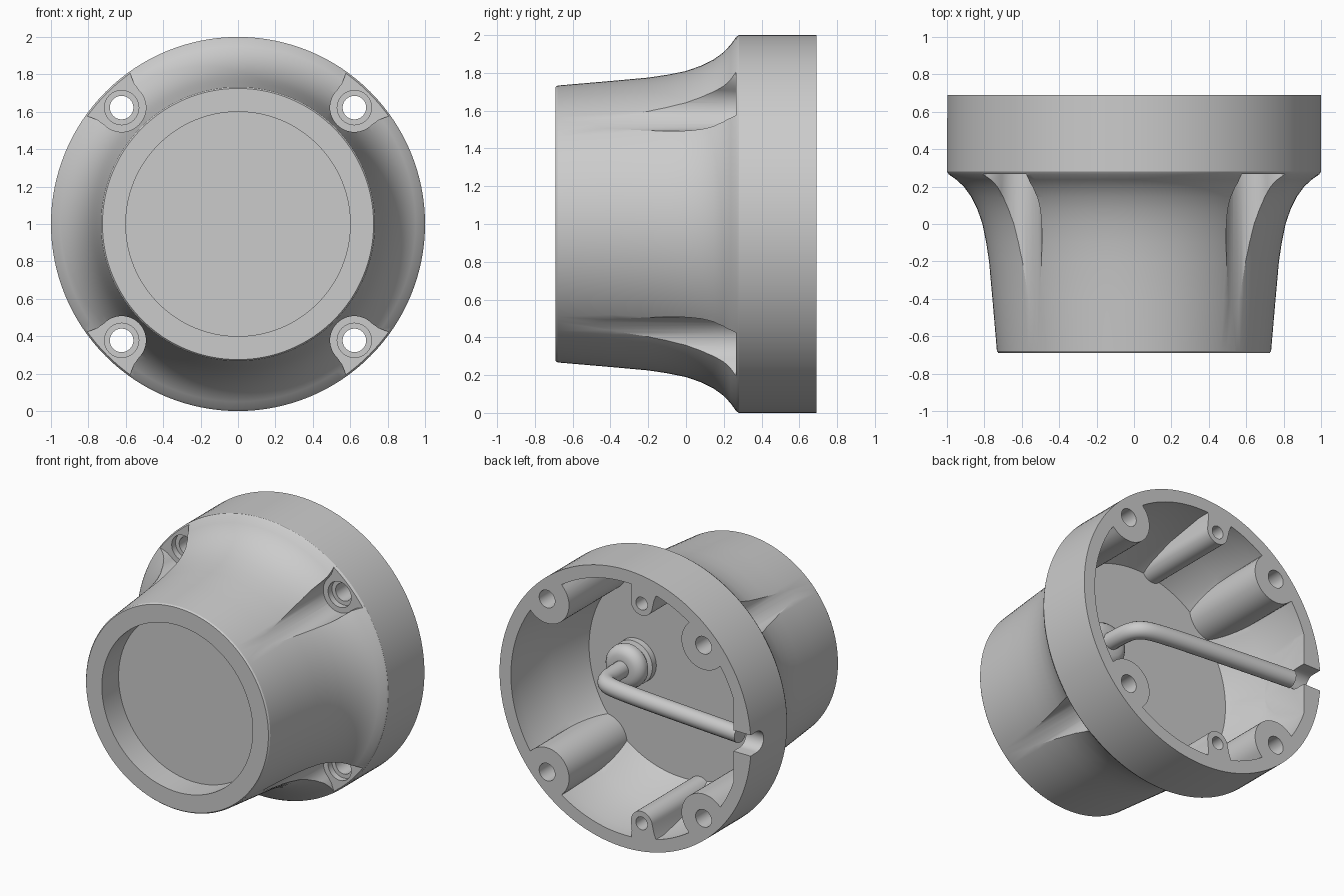
import bpy, bmesh, math

if "Cube" in bpy.data.objects:
    bpy.data.objects.remove(bpy.data.objects["Cube"])

CZ = 1.0          # height of the main axis, which runs along y
CORNERS = [math.radians(a) for a in (45, 135, 225, 315)]


def finish(name, bm):
    bmesh.ops.remove_doubles(bm, verts=bm.verts, dist=1e-5)
    bmesh.ops.recalc_face_normals(bm, faces=bm.faces)
    me = bpy.data.meshes.new(name)
    bm.to_mesh(me)
    bm.free()
    ob = bpy.data.objects.new(name, me)
    bpy.context.collection.objects.link(ob)
    return ob


def lathe(name, profile, cx=0.0, cz=0.0, seg=128):
    """Revolve (radius, y) points round the y axis; ends are capped."""
    bm = bmesh.new()
    rings = []
    for r, y in profile:
        rings.append([bm.verts.new((cx + r * math.cos(2 * math.pi * i / seg), y,
                                    CZ + cz + r * math.sin(2 * math.pi * i / seg)))
                      for i in range(seg)])
    for a, b in zip(rings, rings[1:]):
        for i in range(seg):
            j = (i + 1) % seg
            bm.faces.new((a[i], a[j], b[j], b[i]))
    bm.faces.new(rings[0])
    bm.faces.new(rings[-1])
    return finish(name, bm)


def prism(name, pts, y0, y1):
    """Extrude an (x, z) outline along y."""
    bm = bmesh.new()
    a = [bm.verts.new((x, y0, CZ + z)) for x, z in pts]
    b = [bm.verts.new((x, y1, CZ + z)) for x, z in pts]
    n = len(pts)
    for i in range(n):
        j = (i + 1) % n
        bm.faces.new((a[i], a[j], b[j], b[i]))
    bm.faces.new(a)
    bm.faces.new(b)
    return finish(name, bm)


def keyhole(angle, dist, r, flare):
    """Rounded inner end at dist from the axis, flaring out past the rim."""
    local = [(dist + r * math.cos(t), r * math.sin(t))
             for t in [math.pi / 2 + math.pi * i / 24 for i in range(25)]]
    w = flare - r
    out = [(dist + (1.1 - dist) * k, r + w * k * k) for k in (0.2, 0.4, 0.6, 0.8, 1)]
    local += [(u, -v) for u, v in out] + out[::-1]
    c, s = math.cos(angle), math.sin(angle)
    return [(u * c - v * s, u * s + v * c) for u, v in local]


def cut(target, *cutters):
    for cutter in cutters:
        m = target.modifiers.new("cut", 'BOOLEAN')
        m.operation = 'DIFFERENCE'
        m.solver = 'EXACT'
        m.object = cutter
        bpy.context.view_layer.objects.active = target
        bpy.ops.object.modifier_apply(modifier=m.name)
        bpy.data.objects.remove(cutter, do_unlink=True)


def smooth(ob, angle=30):
    bpy.ops.object.select_all(action='DESELECT')
    ob.select_set(True)
    bpy.context.view_layer.objects.active = ob
    bpy.ops.object.shade_smooth_by_angle(angle=math.radians(angle))


# flared housing with the round recess in its front
housing = lathe("housing", [
    (0.60, -0.50), (0.60, -0.69), (0.725, -0.69), (0.733, -0.68), (0.757, -0.4),
    (0.775, -0.2), (0.79, -0.1), (0.81, 0.0), (0.838, 0.08), (0.87, 0.145),
    (0.91, 0.20), (0.95, 0.237), (0.99, 0.265), (1.0, 0.28), (1.0, 0.69)])

# rear cavity, leaving screw bosses and a flat pad behind the cable exit
cavity = lathe("cavity", [(0.75, 0.03), (0.86, 0.30), (0.91, 0.60), (0.91, 0.80)])
for a in CORNERS:
    cut(cavity, prism("boss", keyhole(a, 0.88, 0.175, 0.31), -0.1, 0.9))
SMALL = [(-0.13, 0.79), (-0.13, -0.79)]
for x, z in SMALL:
    cut(cavity, prism("small_boss", keyhole(math.atan2(z, x), 0.80, 0.085, 0.19), -0.1, 0.9))
cut(cavity, prism("pad", [(-1.2, -0.5), (-0.86, -0.5), (-0.86, 0.5), (-1.2, 0.5)], -0.1, 0.9))
cut(housing, cavity)

# corner pockets, screw holes and countersinks
for a in CORNERS:
    cx, cz = 0.88 * math.cos(a), 0.88 * math.sin(a)
    cut(housing, prism("pocket", keyhole(a, 0.88, 0.13, 0.30), -0.9, 0.266))
    cut(housing, lathe("screw_hole", [(0.092, 0.2), (0.092, 0.31), (0.063, 0.31), (0.063, 0.8)],
                       cx, cz, 32))
for x, z in SMALL:
    cut(housing, lathe("small_hole", [(0.046, 0.35), (0.046, 0.8)], x, z, 24))

# U-shaped cable notch through the rear rim
bm = bmesh.new()
outline = [(0.62 + 0.075 * math.sin(t), 0.075 * math.cos(t))
           for t in [math.pi + math.pi * i / 16 for i in range(17)]]
outline += [(0.8, 0.075), (0.8, -0.075)]
ends = [[bm.verts.new((x, y, CZ + z)) for y, z in outline] for x in (-1.2, -0.8)]
for i in range(len(outline)):
    j = (i + 1) % len(outline)
    bm.faces.new((ends[0][i], ends[0][j], ends[1][j], ends[1][i]))
bm.faces.new(ends[0])
bm.faces.new(ends[1])
cut(housing, finish("notch", bm))
smooth(housing)

# cable gland on the cavity floor
gland = lathe("cable_gland", [
    (0.155, 0.025), (0.155, 0.075), (0.125, 0.085), (0.125, 0.105), (0.15, 0.115),
    (0.155, 0.14), (0.15, 0.17), (0.13, 0.195), (0.10, 0.21), (0.06, 0.21)], 0.37, 0.0, 48)
smooth(gland)

# bent cable running to the notch
cu = bpy.data.curves.new("cable", 'CURVE')
cu.dimensions = '3D'
cu.bevel_depth = 0.06
cu.bevel_resolution = 6
cu.use_fill_caps = True
sp = cu.splines.new('NURBS')
path = [(0.37, 0.12), (0.37, 0.28), (0.37, 0.45), (0.20, 0.49), (-0.2, 0.53), (-0.84, 0.585)]
sp.points.add(len(path) - 1)
for p, (x, y) in zip(sp.points, path):
    p.co = (x, y, CZ, 1)
sp.order_u = 4
sp.use_endpoint_u = True
cable = bpy.data.objects.new("cable", cu)
bpy.context.collection.objects.link(cable)
bpy.ops.object.select_all(action='DESELECT')
cable.select_set(True)
bpy.context.view_layer.objects.active = cable
bpy.ops.object.convert(target='MESH')
smooth(bpy.context.view_layer.objects.active)
